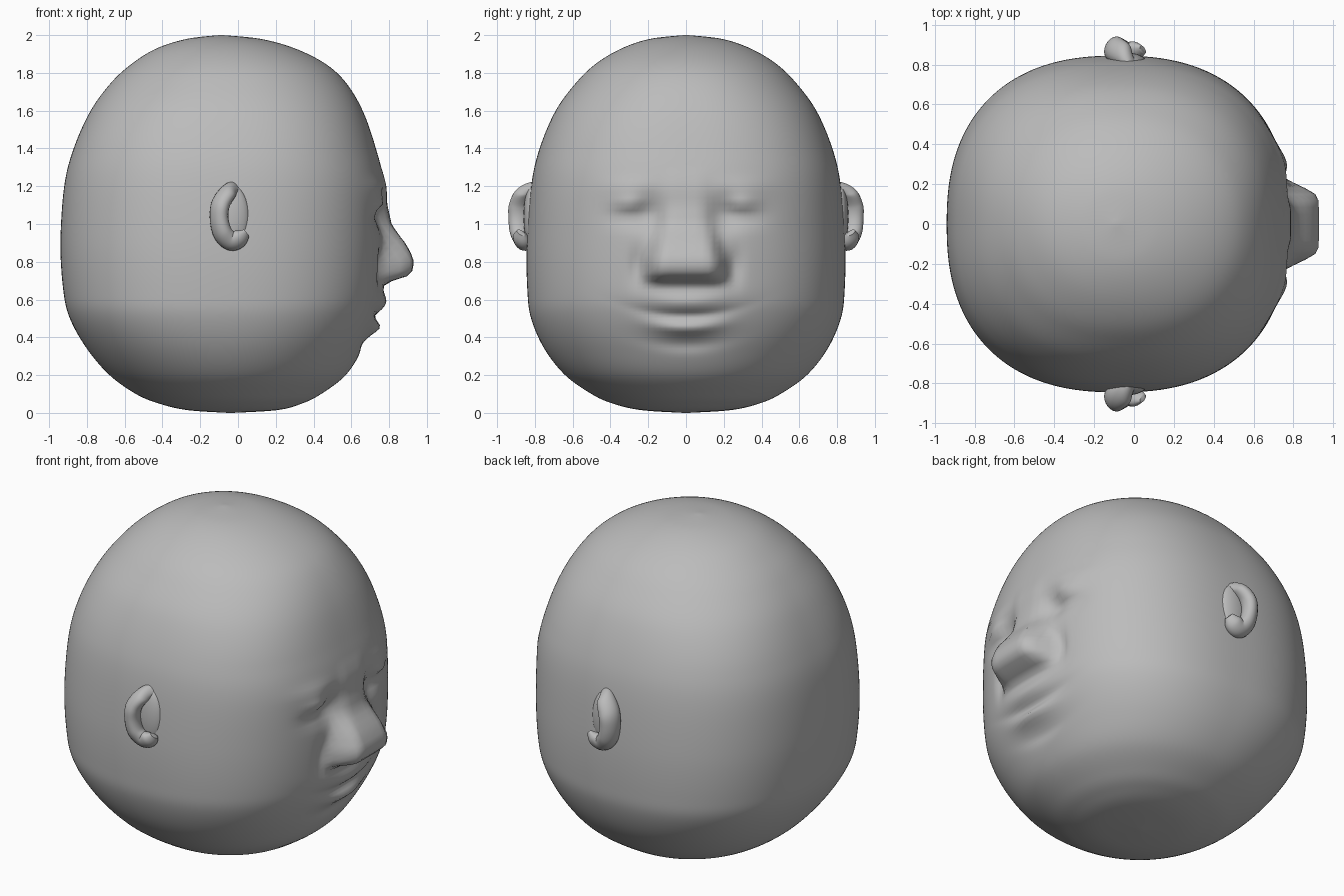
import bpy, bmesh, math
from mathutils import Vector

cube = bpy.data.objects.get("Cube")
if cube:
    bpy.data.objects.remove(cube, do_unlink=True)

clay = bpy.data.materials.new("grey_clay")
clay.use_nodes = True
colour = (0.5, 0.5, 0.5, 1)
clay.diffuse_color = colour
clay.node_tree.nodes["Principled BSDF"].inputs["Base Color"].default_value = colour


def spline(points, steps):
    """Smooth path through points of any dimension."""
    pts = [points[0]] + points + [points[-1]]
    out = []
    for a, b, c, d in zip(pts, pts[1:], pts[2:], pts[3:]):
        for i in range(steps):
            t = i / steps
            out.append(tuple(
                q + 0.5 * t * (r - p + t * (2 * p - 5 * q + 4 * r - s + t * (3 * (q - r) + s - p)))
                for p, q, r, s in zip(a, b, c, d)))
    return out + [points[-1]]


def lerp_table(table, z):
    """Piecewise linear lookup in rising (z, value) pairs."""
    if z <= table[0][0]:
        return table[0][1]
    for (a, u), (b, v) in zip(table, table[1:]):
        if z <= b:
            return u + (v - u) * (z - a) / (b - a)
    return table[-1][1]


def bump(y, z, cy, cz, ry, rz):
    return math.exp(-((y - cy) / ry) ** 2 - ((z - cz) / rz) ** 2)


def step(t):
    t = min(max(t, 0), 1)
    return t * t * (3 - 2 * t)


# Skull: height, back, front, half width
SKULL = [(0.0, -0.05, -0.03, 0.01), (0.015, -0.27, 0.21, 0.24), (0.05, -0.42, 0.34, 0.39),
         (0.1, -0.54, 0.44, 0.5), (0.2, -0.68, 0.57, 0.64), (0.34, -0.8, 0.66, 0.75),
         (0.5, -0.89, 0.73, 0.82), (0.65, -0.925, 0.765, 0.84), (0.9, -0.94, 0.78, 0.843),
         (1.2, -0.92, 0.775, 0.82), (1.4, -0.87, 0.73, 0.775), (1.6, -0.78, 0.66, 0.69),
         (1.75, -0.67, 0.57, 0.58), (1.85, -0.56, 0.46, 0.475), (1.93, -0.43, 0.3, 0.34),
         (1.98, -0.27, 0.12, 0.19), (2.0, -0.1, -0.08, 0.01)]
NOSE_HEIGHT = [(0.67, 0), (0.695, 0.035), (0.72, 0.12), (0.75, 0.148), (0.8, 0.155), (0.85, 0.135),
               (0.9, 0.105), (0.95, 0.065), (1.0, 0.032), (1.1, 0.01), (1.2, 0.01), (1.3, 0)]
NOSE_WIDTH = [(0.7, 0.235), (0.8, 0.235), (0.9, 0.2), (1.0, 0.16), (1.2, 0.13)]


def face_relief(y, z):
    """Forward push that sculpts nose, eyes, lips and chin."""
    a = abs(y)
    w = lerp_table(NOSE_WIDTH, z)
    d = lerp_table(NOSE_HEIGHT, z) * (1 - step((a / w - 0.55) / 0.5))
    d -= 0.045 * bump(a, z, 0.2, 1.06, 0.08, 0.09)       # inner eye hollow
    d -= 0.02 * bump(a, z, 0.31, 1.04, 0.1, 0.05)        # under the eye
    d += 0.03 * bump(a, z, 0.29, 1.11, 0.09, 0.035)      # eyelid
    d += 0.015 * bump(a, z, 0.3, 1.19, 0.14, 0.05)       # brow
    d -= 0.025 * bump(a, z, 0.26, 0.78, 0.035, 0.09)     # nostril crease
    lip_z = z - 0.5 * a * a                             # lips curve upward
    d += 0.03 * bump(y, lip_z, 0, 0.585, 0.2, 0.05)      # upper lip
    d -= 0.015 * bump(y, lip_z, 0, 0.515, 0.24, 0.022)   # mouth line
    d += 0.04 * bump(y, lip_z, 0, 0.45, 0.17, 0.035)     # lower lip
    d -= 0.015 * bump(y, lip_z, 0, 0.36, 0.2, 0.035)     # chin fold
    return d


def add_object(name, bm, limit=60):
    bmesh.ops.recalc_face_normals(bm, faces=bm.faces)
    mesh = bpy.data.meshes.new(name)
    bm.to_mesh(mesh)
    bm.free()
    obj = bpy.data.objects.new(name, mesh)
    bpy.context.collection.objects.link(obj)
    mesh.materials.append(clay)
    bpy.ops.object.select_all(action='DESELECT')
    obj.select_set(True)
    bpy.context.view_layer.objects.active = obj
    bpy.ops.object.shade_smooth_by_angle(angle=math.radians(limit))
    return obj


def loft(bm, rings):
    """Skin closed rings and cap both ends."""
    loops = [[bm.verts.new(p) for p in ring] for ring in rings]
    n = len(loops[0])
    for lo, hi in zip(loops, loops[1:]):
        for i in range(n):
            j = (i + 1) % n
            bm.faces.new((lo[i], lo[j], hi[j], hi[i]))
    bm.faces.new(loops[0][::-1])
    bm.faces.new(loops[-1])


# Head: superellipse sections, rounder on top and bottom, squarer in the middle
SEGMENTS = 200
rings = []
for z, back, front, half in spline(SKULL, 9):
    mid = (front + back) / 2
    power = 2 / (2.05 + 0.35 * step(z / 0.6) * step((2 - z) / 0.6))
    ring = []
    for i in range(SEGMENTS):
        t = 2 * math.pi * i / SEGMENTS
        c, s = math.cos(t), math.sin(t)
        x = mid + (front - mid) * math.copysign(abs(c) ** power, c)
        y = half * math.copysign(abs(s) ** power, s)
        if x > 0.2:
            x += face_relief(y, z)
        ring.append((x, y, z))
    rings.append(ring)
bm = bmesh.new()
loft(bm, rings)
add_object("head", bm)

# Ear: hooked rim as (x, y, z, thickness, depth)
EAR = [(0.0, 0.79, 1.2, 0.02, 0.03), (-0.04, 0.845, 1.18, 0.04, 0.055),
       (-0.09, 0.875, 1.11, 0.048, 0.062), (-0.1, 0.88, 1.03, 0.048, 0.06),
       (-0.08, 0.875, 0.95, 0.05, 0.058), (-0.035, 0.865, 0.91, 0.05, 0.05),
       (0.01, 0.87, 0.925, 0.045, 0.045), (0.045, 0.875, 0.955, 0.018, 0.02)]


def ear(name, side):
    path = spline(EAR, 6)
    rings = []
    for k, (x, y, z, thick, depth) in enumerate(path):
        p, q = path[max(k - 1, 0)], path[min(k + 1, len(path) - 1)]
        along = Vector((q[0] - p[0], 0, q[2] - p[2])).normalized()
        across = Vector((along.z, 0, -along.x))
        ring = []
        for i in range(20):
            t = 2 * math.pi * i / 20
            flare = 0.025 * math.sin(t)
            v = Vector((x, y + depth * math.sin(t), z)) + across * (thick * math.cos(t) - flare * 0.5)
            ring.append((v.x, v.y * side, v.z))
        rings.append(ring)
    bm = bmesh.new()
    loft(bm, rings)
    # Shallow root that blends the hook into the head
    root = bmesh.ops.create_uvsphere(bm, u_segments=24, v_segments=16, radius=1)["verts"]
    for v in root:
        v.co = Vector((-0.04 + 0.1 * v.co.x, side * (0.815 + 0.045 * v.co.y), 1.04 + 0.17 * v.co.z))
    add_object(name, bm)


ear("left_ear", 1)
ear("right_ear", -1)
